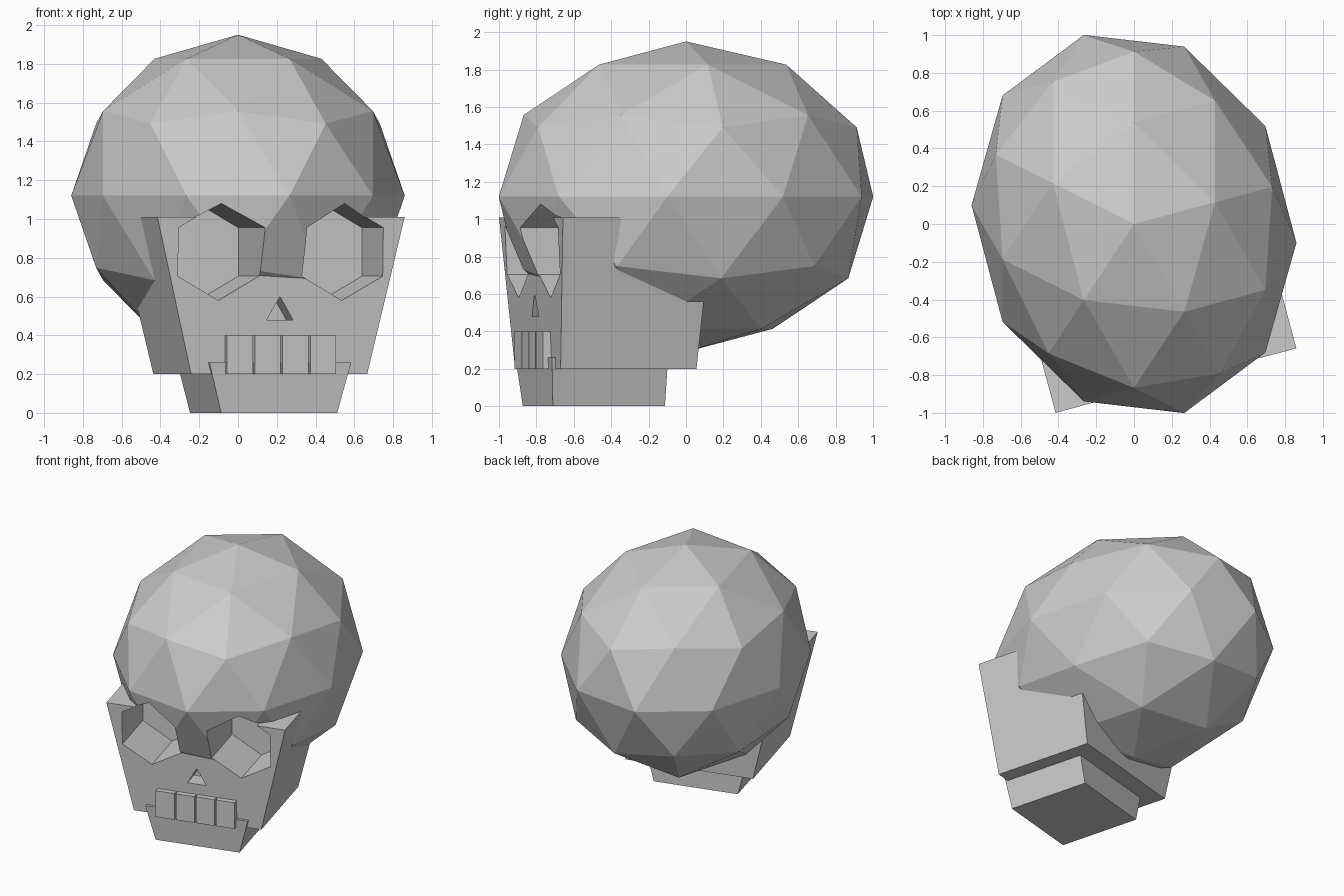
import bpy, bmesh, math
from mathutils import Matrix, Vector

if "Cube" in bpy.data.objects:
    bpy.data.objects.remove(bpy.data.objects["Cube"], do_unlink=True)

bone = bpy.data.materials.new("bone_grey")
bone.use_nodes = True
COLOUR = (0.6, 0.6, 0.6, 1)
bone.diffuse_color = COLOUR
bone.node_tree.nodes["Principled BSDF"].inputs["Base Color"].default_value = COLOUR

# The face and jaw are turned a little to the left of the cranium
TURN = Matrix.Rotation(math.radians(15), 4, 'Z')


def finish(name, bm, matrix=TURN):
    bmesh.ops.transform(bm, matrix=matrix, verts=bm.verts)
    bmesh.ops.recalc_face_normals(bm, faces=bm.faces)
    mesh = bpy.data.meshes.new(name)
    bm.to_mesh(mesh)
    bm.free()
    mesh.materials.append(bone)
    obj = bpy.data.objects.new(name, mesh)
    bpy.context.collection.objects.link(obj)
    return obj


def loft(name, first, second):
    """Solid between two matching outlines."""
    bm = bmesh.new()
    a = [bm.verts.new(p) for p in first]
    b = [bm.verts.new(p) for p in second]
    bm.faces.new(a)
    bm.faces.new(b)
    for i in range(len(a)):
        j = (i + 1) % len(a)
        bm.faces.new((a[i], a[j], b[j], b[i]))
    return finish(name, bm)


def tapered(name, profile):
    """Solid from a side profile of (half width, y, z)."""
    return loft(name, [(-w, y, z) for w, y, z in profile], profile)


def prism(name, outline, front, back):
    """Solid from a front outline of (x, z), between two depths."""
    return loft(name, [(x, front, z) for x, z in outline],
                [(x, back, z) for x, z in outline])


# Cranium: faceted ball, stretched and slightly skewed
bm = bmesh.new()
bmesh.ops.create_icosphere(bm, subdivisions=2, radius=1)
skew = Matrix(((0, -0.86, 0, 0), (1.02, 0.1, 0, 0), (0, 0, 0.83, 1.12), (0, 0, 0, 1)))
cranium = finish("cranium", bm, skew)

# Face block with a lower step at the back
face = tapered("face", [
    (0.47, -0.82, 0.2), (0.66, -0.858, 1.01), (0.66, -0.15, 1.01),
    (0.557, -0.15, 0.57), (0.557, -0.05, 0.57), (0.47, -0.068, 0.2)])

# Lower jaw
tapered("lower_jaw", [
    (0.31, -0.82, 0), (0.378, -0.843, 0.26), (0.378, -0.2, 0.26), (0.31, -0.2, 0)])

# Teeth
for i in range(4):
    x = (i - 1.5) * 0.148
    prism("tooth_%d" % (i + 1),
          [(x - 0.069, 0.2), (x + 0.069, 0.2), (x + 0.069, 0.4), (x - 0.069, 0.4)],
          -0.87, -0.7)

# Eye sockets and nose hole
cutters = []
for side, name in ((-1, "right_eye_cutter"), (1, "left_eye_cutter")):
    hexagon = [(side * 0.33 + 0.25 * math.sin(k * math.pi / 3),
                0.83 + 0.25 * math.cos(k * math.pi / 3)) for k in range(6)]
    cutters.append(prism(name, hexagon, -1.3, -0.43))
cutters.append(prism("nose_cutter", [(-0.07, 0.48), (0.07, 0.48), (0, 0.6)], -1.3, -0.7))

for cutter in cutters:
    cutter.hide_render = True
    for target in (cranium, face):
        if target is cranium and cutter.name.startswith("nose"):
            continue
        cut = target.modifiers.new(cutter.name, 'BOOLEAN')
        cut.operation = 'DIFFERENCE'
        cut.solver = 'EXACT'
        cut.object = cutter

# Apply the cuts and drop the cutters
for target in (cranium, face):
    bpy.context.view_layer.update()
    shape = target.evaluated_get(bpy.context.evaluated_depsgraph_get())
    mesh = bpy.data.meshes.new_from_object(shape)
    target.modifiers.clear()
    target.data = mesh
for cutter in cutters:
    bpy.data.objects.remove(cutter, do_unlink=True)
